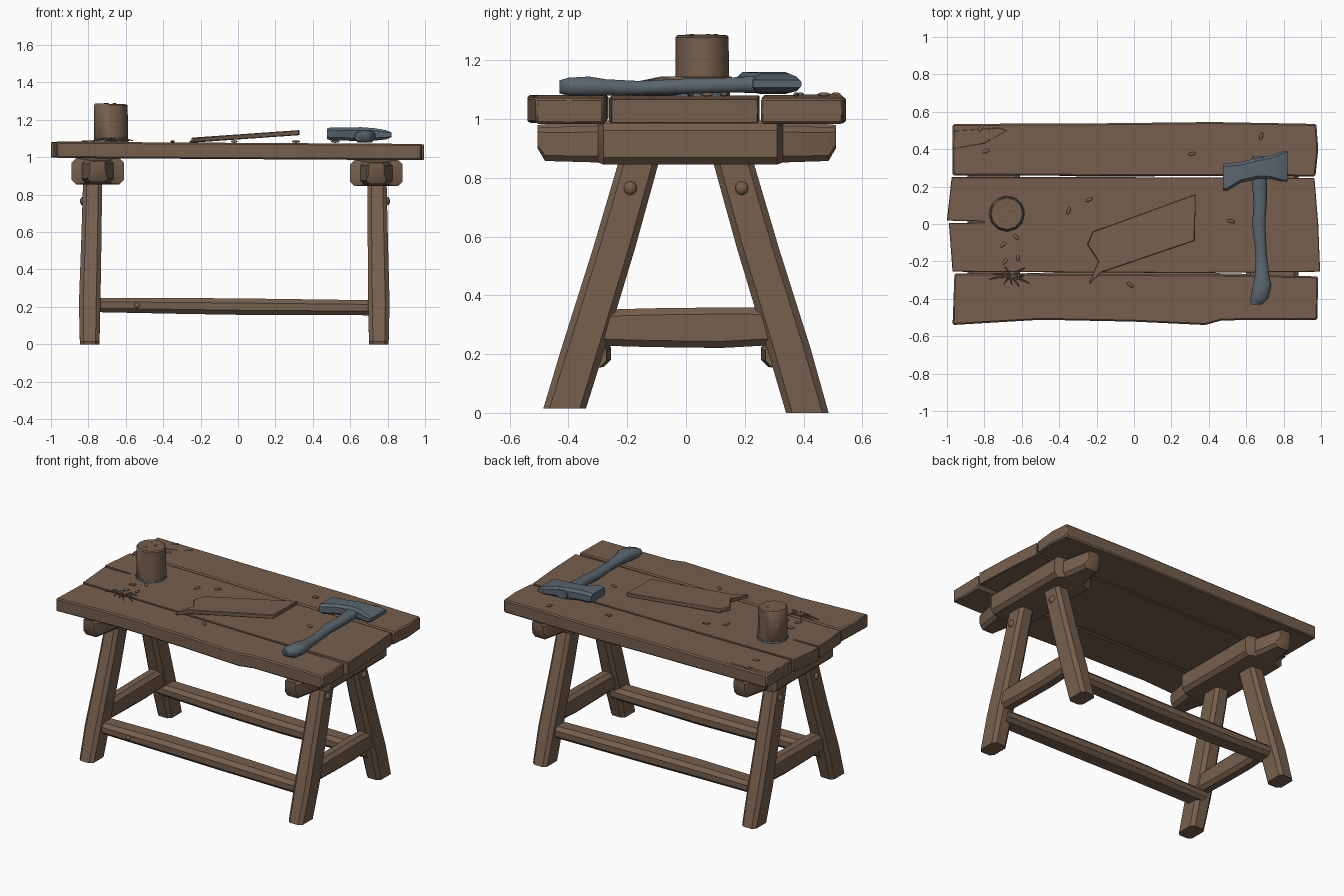
import bpy, bmesh, math, random
from mathutils import Vector, Matrix

random.seed(4)


def material(name, rgb):
    m = bpy.data.materials.new(name)
    m.diffuse_color = (*rgb, 1)
    return m


WOOD = material("brown wood", (0.18, 0.115, 0.075))
STEEL = material("slate grey", (0.10, 0.13, 0.155))


def finish(name, bm, mat, bevel=0, angle=35):
    bmesh.ops.recalc_face_normals(bm, faces=bm.faces)
    me = bpy.data.meshes.new(name)
    bm.to_mesh(me)
    bm.free()
    me.materials.append(mat)
    ob = bpy.data.objects.new(name, me)
    bpy.context.collection.objects.link(ob)
    if bevel:
        mod = ob.modifiers.new("worn edges", 'BEVEL')
        mod.width, mod.segments = bevel, 1
    bpy.ops.object.select_all(action='DESELECT')
    ob.select_set(True)
    bpy.context.view_layer.objects.active = ob
    bpy.ops.object.shade_smooth_by_angle(angle=math.radians(angle))
    return ob


def beam(name, stations, axes, mat=WOOD, chamfer=0.2, angle=35):
    """Loft of chamfered rectangles; station = (x, y, z, size_u, size_v)."""
    bm = bmesh.new()
    rings = []
    for x, y, z, w, h in stations:
        c = chamfer * min(w, h)
        a, b = w / 2, h / 2
        ring = []
        for u, v in ((a, c - b), (a, b - c), (a - c, b), (c - a, b),
                     (-a, b - c), (-a, c - b), (c - a, -b), (a - c, -b)):
            p = Vector((x, y, z))
            p["xyz".index(axes[0])] += u
            p["xyz".index(axes[1])] += v
            ring.append(bm.verts.new(p))
        rings.append(ring)
    for r, s in zip(rings, rings[1:]):
        for i in range(8):
            j = (i + 1) % 8
            bm.faces.new((r[i], r[j], s[j], s[i]))
    bm.faces.new(rings[0])
    bm.faces.new(rings[-1])
    return finish(name, bm, mat, angle=angle)


def slab(name, outline, z0, z1, mat=WOOD, bevel=0.008, slope=0.0):
    """Outline in plan, extruded upward and sheared along x."""
    bm = bmesh.new()
    lo, hi = ([bm.verts.new((x, y, z + slope * x)) for x, y in outline] for z in (z0, z1))
    n = len(outline)
    bm.faces.new(lo)
    bm.faces.new(hi)
    for i in range(n):
        j = (i + 1) % n
        bm.faces.new((lo[i], lo[j], hi[j], hi[i]))
    return finish(name, bm, mat, bevel)


def pebble(name, loc, size, turn=0, mat=WOOD):
    bm = bmesh.new()
    bmesh.ops.create_uvsphere(bm, u_segments=8, v_segments=5, radius=1)
    bm.transform(Matrix.Translation(loc) @ Matrix.Rotation(turn, 4, 'Z') @ Matrix.Diagonal((*size, 1)))
    return finish(name, bm, mat, angle=50)


# Table top: three wide planks, the middle one split at its left end
slab("back_plank", [(-0.97, 0.26), (0.97, 0.255), (0.985, 0.40), (0.975, 0.535), (0.42, 0.545),
                    (-0.2, 0.538), (-0.97, 0.535)], 0.99, 1.077, slope=-0.006)
slab("middle_plank", [(-0.97, -0.255), (0.3, -0.262), (0.995, -0.255), (0.985, 0.0), (0.965, 0.245),
                      (0.0, 0.25), (-0.975, 0.25), (-1.0, 0.018), (-0.8, 0.014), (-0.8, 0.008),
                      (-0.99, 0.005)], 0.992, 1.075, bevel=0.003, slope=-0.006)
slab("front_plank", [(-0.97, -0.54), (-0.5, -0.512), (0.0, -0.522), (0.38, -0.54), (0.47, -0.515),
                     (0.98, -0.512), (0.985, -0.28), (0.4, -0.27), (-0.96, -0.264)],
     0.99, 1.077, slope=-0.006)
slab("split_sliver", [(-0.97, 0.40), (-0.8, 0.43), (-0.68, 0.50), (-0.72, 0.515), (-0.96, 0.50)],
     1.07, 1.084, bevel=0.003)

# Cross beams with tapered ends, splayed legs and stretchers
for side, s, x in (("left", -1, -0.75), ("right", 1, 0.74)):
    z = 0.925 if s < 0 else 0.915
    beam(side + "_cross_beam", [
        (x, -0.505, z + 0.02, 0.08, 0.07), (x, -0.48, z, 0.11, 0.115), (x, -0.30, z, 0.17, 0.125),
        (x, -0.28, z, 0.28, 0.14), (x, 0.31, z, 0.28, 0.14), (x, 0.33, z, 0.17, 0.125),
        (x, 0.485, z, 0.11, 0.115), (x, 0.51, z + 0.02, 0.08, 0.07)], "xz", chamfer=0.17)
    for end, e in (("front", -1), ("back", 1)):
        xb, xt = (-0.793, -0.775) if s < 0 else (0.753, 0.742)
        beam(f"{end}_{side}_leg", [
            (xb, e * 0.413, 0.0 if e > 0 else 0.015, 0.105, 0.145), (xb, e * 0.35, 0.22, 0.115, 0.148),
            ((xb + xt) / 2, e * 0.245, 0.56, 0.108, 0.143), (xt, e * 0.125, 0.98, 0.10, 0.135)],
            "xy", chamfer=0.2)
        pebble(f"{end}_{side}_peg", (xt + s * 0.053, e * 0.19, 0.765), (0.018, 0.024, 0.024))
    xs = -0.785 if s < 0 else 0.755
    beam(side + "_stretcher", [(xs, -0.33, 0.29, 0.09, 0.12), (xs, -0.12, 0.29, 0.09, 0.132),
                               (xs, 0.12, 0.29, 0.09, 0.138), (xs, 0.33, 0.295, 0.09, 0.125)],
         "xz", chamfer=0.25)
for end, e in (("front", -1), ("back", 1)):
    beam(end + "_stretcher", [(-0.79, e * 0.33, 0.21, 0.12, 0.075), (-0.3, e * 0.32, 0.205, 0.13, 0.085),
                              (0.1, e * 0.32, 0.2, 0.13, 0.088), (0.75, e * 0.33, 0.195, 0.12, 0.08)],
         "yz", chamfer=0.28)
pebble("stretcher_peg", (-0.54, -0.388, 0.207), (0.015, 0.012, 0.015))

# Chopped log block standing on the top
bm = bmesh.new()
bmesh.ops.create_cone(bm, cap_ends=True, segments=12, radius1=0.092, radius2=0.09, depth=0.205,
                      matrix=Matrix.Translation((-0.68, 0.055, 1.183)))
for v in bm.verts:
    if v.co.z > 1.2:
        v.co.z -= 0.03 * (v.co.x + 0.68)
finish("log_block", bm, WOOD, 0.006)
bm = bmesh.new()
bmesh.ops.create_cone(bm, cap_ends=True, segments=12, radius1=0.096, radius2=0.094, depth=0.012,
                      matrix=Matrix.Translation((-0.68, 0.055, 1.084)))
finish("log_base_ring", bm, STEEL)
for x, y in ((-0.71, 0.10), (-0.66, 0.075), (-0.70, 0.02)):
    pebble("log_knot", (x, y, 1.286), (0.011, 0.011, 0.004))

# Broken board leaning upward to the right
slab("broken_board", [(0.33, 0.16), (0.325, -0.09), (-0.175, -0.26), (-0.24, -0.32), (-0.19, -0.2),
                      (-0.25, -0.11), (-0.22, -0.04)], 1.095, 1.122, bevel=0.004, slope=0.07)

# Hatchet: curved handle and flared head
beam("hatchet_handle", [
    (0.655, -0.43, 1.11, 0.06, 0.045), (0.67, -0.40, 1.11, 0.095, 0.062), (0.685, -0.33, 1.112, 0.10, 0.066),
    (0.685, -0.27, 1.108, 0.075, 0.055), (0.68, -0.16, 1.106, 0.06, 0.048), (0.667, 0.0, 1.112, 0.07, 0.052),
    (0.675, 0.12, 1.115, 0.07, 0.05), (0.67, 0.22, 1.118, 0.08, 0.055), (0.67, 0.36, 1.12, 0.08, 0.055)],
    "xz", STEEL, chamfer=0.29, angle=60)
beam("hatchet_head", [
    (0.475, 0.247, 1.125, 0.14, 0.055), (0.495, 0.25, 1.125, 0.15, 0.07), (0.57, 0.275, 1.124, 0.11, 0.07),
    (0.66, 0.297, 1.123, 0.115, 0.075), (0.73, 0.303, 1.122, 0.125, 0.066), (0.79, 0.307, 1.12, 0.16, 0.05),
    (0.822, 0.31, 1.12, 0.165, 0.025)], "yz", STEEL, chamfer=0.22, angle=40)

# Wood chips and a tangle of shavings
for x, y in ((-0.82, 0.51), (-0.79, 0.39), (-0.35, 0.07), (-0.24, 0.13), (0.31, 0.375), (0.68, 0.47),
             (0.52, 0.015), (-0.02, -0.325), (-0.63, -0.07), (-0.7, -0.11), (-0.62, -0.18), (-0.69, -0.2)):
    pebble("wood_chip", (x, y, 1.084), (0.024, 0.01, 0.007), random.uniform(0, 3.1))
for i in range(11):
    a = i * 2.4
    r = random.uniform(0.06, 0.13)
    x, y = -0.66 + r * math.cos(a), -0.285 + 0.5 * r * math.sin(a)
    axes = "yz" if abs(math.cos(a)) > 0.45 else "xz"
    beam("wood_shaving", [(-0.66, -0.285, 1.085, 0.012, 0.01),
                          ((x - 0.66) / 2, (y - 0.27) / 2, 1.102, 0.011, 0.008),
                          (x, y, 1.088, 0.005, 0.005)], axes)
